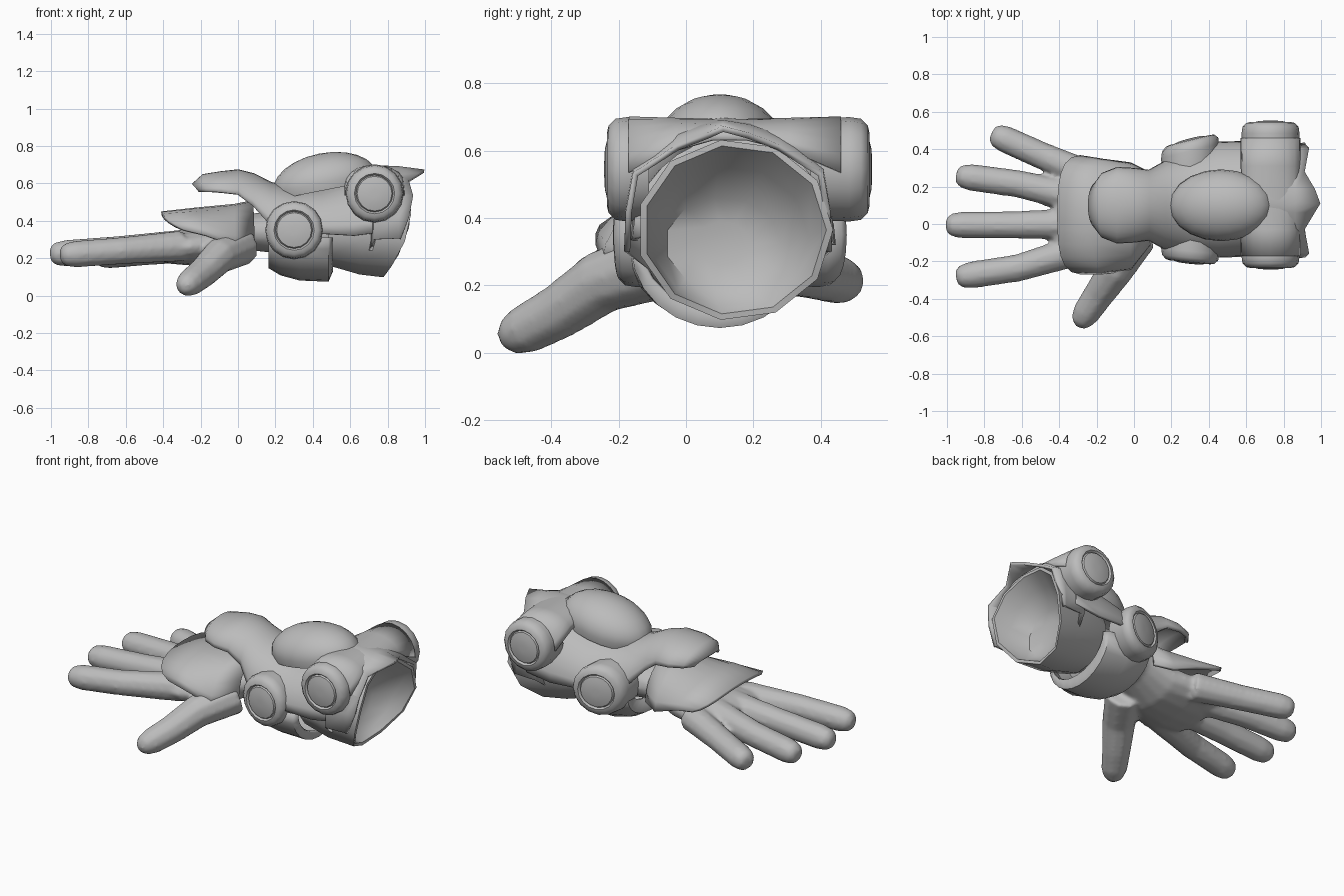
import bpy, bmesh
from math import sin, cos, radians
from mathutils import Vector

cube = bpy.data.objects.get("Cube")
if cube:
    bpy.data.objects.remove(cube, do_unlink=True)

GREY = (0.5, 0.5, 0.5, 1)
mat = bpy.data.materials.new("plain grey")
mat.use_nodes = True
mat.diffuse_color = GREY
mat.node_tree.nodes["Principled BSDF"].inputs["Base Color"].default_value = GREY


def finish(ob, angle=40):
    """Assign the material and smooth the gentle edges."""
    ob.data.materials.append(mat)
    bpy.ops.object.select_all(action='DESELECT')
    ob.select_set(True)
    bpy.context.view_layer.objects.active = ob
    bpy.ops.object.shade_smooth_by_angle(angle=radians(angle))
    return ob


def skin(name, rings, closed=True, thick=0, angle=40):
    """Bridge rings of points into a surface."""
    bm = bmesh.new()
    rows = [[bm.verts.new(p) for p in ring] for ring in rings]
    n = len(rows[0])
    for a, b in zip(rows, rows[1:]):
        for i in range(n if closed else n - 1):
            j = (i + 1) % n
            bm.faces.new((a[i], a[j], b[j], b[i]))
    if closed:
        bm.faces.new(rows[0])
        bm.faces.new(rows[-1])
    bmesh.ops.recalc_face_normals(bm, faces=bm.faces)
    mesh = bpy.data.meshes.new(name)
    bm.to_mesh(mesh)
    bm.free()
    ob = bpy.data.objects.new(name, mesh)
    bpy.context.collection.objects.link(ob)
    if thick:
        mod = ob.modifiers.new("thickness", 'SOLIDIFY')
        mod.thickness = thick
        mod.offset = 0
    return finish(ob, angle)


def loft(name, sections, n=12, arc=(0, 360), thick=0, along_y=False, angle=40):
    """Elliptic sections (x, cy, cz, ry, rz, lean, bow); along_y turns the axis."""
    closed = arc[1] - arc[0] == 360
    rings = []
    for section in sections:
        x, cy, cz, ry, rz, lean, bow = (*section, 0, 0)[:7]
        ring = []
        for i in range(n if closed else n + 1):
            a = radians(arc[0] + (arc[1] - arc[0]) * i / n)
            px = x + lean * sin(a) + bow * sin(a) ** 2
            py, pz = cy + ry * cos(a), cz + rz * sin(a)
            ring.append((py, px, pz) if along_y else (px, py, pz))
        rings.append(ring)
    return skin(name, rings, closed, thick, angle)


def tube(name, path, n=10):
    """Round limb through (x, y, z, radius) points."""
    pts = [Vector(p[:3]) for p in path]
    rings = []
    for i, p in enumerate(pts):
        t = (pts[min(i + 1, len(pts) - 1)] - pts[max(i - 1, 0)]).normalized()
        side = t.cross(Vector((0, 0, 1))).normalized()
        up = side.cross(t)
        r = path[i][3]
        rings.append([p + r * (cos(radians(360 * k / n)) * side
                               + sin(radians(360 * k / n)) * up) for k in range(n)])
    return skin(name, rings, angle=60)


# Hand: palm running into the wrist and inner forearm
hand = [loft("hand", [
    (-.43, .03, .25, .22, .065), (-.37, .03, .255, .26, .085), (-.25, .04, .26, .27, .1),
    (-.08, .05, .28, .22, .11), (.08, .09, .34, .16, .1),
    (.25, .1, .34, .16, .12), (.5, .1, .33, .17, .14)], n=16, angle=60)]

# Fingers, bending slightly on the way to the tip
fingers = {
    "index_finger": ((-.3, -.14, .265), (-.62, -.235, .24), (-.95, -.285, .215)),
    "middle_finger": ((-.3, 0, .27), (-.65, -.005, .245), (-1.005, -.005, .22)),
    "ring_finger": ((-.3, .14, .27), (-.62, .215, .245), (-.95, .26, .22)),
    "little_finger": ((-.22, .25, .26), (-.48, .36, .235), (-.76, .485, .21)),
}
for name, knots in fingers.items():
    base, mid, tip = map(Vector, knots)
    path = [(*base, .085), (*base.lerp(mid, .5), .079), (*mid, .074)]
    path += [(*mid.lerp(tip, f), r) for f, r in ((.75, .073), (.92, .062), (1, .035))]
    hand.append(tube(name, path))

hand.append(tube("thumb", [
    (.02, -.06, .27, .11), (-.1, -.25, .21, .095), (-.19, -.38, .12, .082),
    (-.255, -.475, .07, .075), (-.28, -.52, .052, .06), (-.29, -.55, .042, .028)]))

# Fuse palm, fingers and thumb into one smooth skin
bpy.ops.object.select_all(action='DESELECT')
for ob in hand:
    ob.select_set(True)
bpy.context.view_layer.objects.active = hand[0]
bpy.ops.object.join()
fuse = hand[0].modifiers.new("fuse", 'REMESH')
fuse.mode = 'VOXEL'
fuse.voxel_size = .014
fuse.use_smooth_shade = True
relax = hand[0].modifiers.new("relax", 'SMOOTH')
relax.iterations = 4

# Flared plate over the back of the hand
loft("hand_back_plate", [
    (-.29, .05, .35, .31, .09, -.2, .08), (-.17, .04, .32, .3, .14, -.06),
    (-.02, .04, .265, .28, .215), (.08, .08, .28, .19, .22)],
    n=12, arc=(0, 180), thick=.02)

# Long upper guard: spoon-shaped lip rising to the forearm shell, closed behind
loft("forearm_guard", [
    (-.2, .1, .555, .11, .035, -.04), (-.165, .1, .555, .165, .085, -.02),
    (-.09, .1, .55, .195, .105), (0, .1, .54, .19, .125), (.08, .1, .48, .18, .165),
    (.17, .1, .38, .23, .22), (.3, .11, .33, .27, .23), (.45, .13, .33, .3, .23),
    (.62, .135, .32, .3, .3), (.78, .14, .34, .29, .29), (.8, .135, .35, .25, .235)],
    n=16, arc=(0, 180), thick=.02, angle=50)

# Puffy lower band under the forearm, turned in at both ends
loft("forearm_lower_band", [
    (.18, .1, .3, .17, .07), (.17, .1, .3, .23, .15), (.23, .1, .3, .255, .185),
    (.33, .1, .31, .265, .222), (.48, .1, .31, .255, .23), (.5, .1, .31, .23, .18)],
    n=12, arc=(180, 360), thick=.015, angle=50)

# Hollow sleeve with a slanted, bowed rim and a shallow floor
loft("sleeve", [
    (.7, .11, .325, .08, .065), (.72, .11, .325, .172, .137),
    (.82, .13, .345, .235, .21, .03, -.04),
    (.915, .145, .365, .272, .252, .06, -.08), (.915, .145, .365, .292, .27, .06, -.08),
    (.65, .125, .36, .265, .25), (.48, .11, .35, .22, .19)], n=11)

# Canopy over the sleeve opening: side flaps, swept corners and a pointed peak
half = ((.3, .3, .87, .3), (.295, .42, .915, .42), (.275, .53, .935, .55),
        (.15, .61, .91, .66), (.06, .645, .965, .685))
outline = [(.125 - dy, z, x, back) for dy, z, x, back in half] + [(.11, .665, .995, .69)]
outline += [(.125 + dy, z, x, back) for dy, z, x, back in reversed(half)]
skin("sleeve_canopy", [
    [(.71, .125 + .75 * (y - .125), back - .06) for y, z, x, back in outline],
    [(.73, y, back) for y, z, x, back in outline],
    [(.86, y, (z + back) / 2 + .005) for y, z, x, back in outline],
    [(x, y, z) for y, z, x, back in outline]], closed=False, thick=.018)

# Raised dome on top of the forearm, open underneath
bpy.ops.mesh.primitive_uv_sphere_add(segments=20, ring_count=12, location=(.465, .1, .605))
dome = bpy.context.object
dome.name = "forearm_dome"
dome.scale = (.28, .192, .157)
dome.rotation_euler = (0, radians(-11), 0)
bm = bmesh.new()
bm.from_mesh(dome.data)
bmesh.ops.delete(bm, geom=[v for v in bm.verts if v.co.z < -.3], context='VERTS')
bm.to_mesh(dome.data)
bm.free()
finish(dome, 60)

# Round pods on both sides, each a bevelled ring with a domed button
profile = ((-.06, .155), (-.025, .15), (-.005, .13), (0, .108), (-.006, .102),
           (-.012, .099), (-.002, .093), (.006, .06), (.008, .02))


def pod(name, x, z, inner, face, skew=0):
    s = 1 if face > inner else -1
    rings = [(inner, x, z, .15, .15)]
    rings += [(face + s * d, x, z, r, r) for d, r in profile]
    ob = loft(name, rings, n=16, along_y=True)
    for v in ob.data.vertices:
        v.co.y += skew * (v.co.x - x)


pod("left_rear_pod", .73, .545, .37, .545)
pod("right_rear_pod", .73, .545, -.11, -.235)
pod("left_front_pod", .3, .35, .28, .45, .25)
pod("right_front_pod", .3, .35, -.06, -.205, -.1)

# Arched bridge joining the rear pods over the top
loft("rear_pod_bridge", [
    (-.17, .73, .535, .156, .162), (-.03, .73, .6, .155, .093), (.08, .73, .632, .15, .058),
    (.18, .73, .632, .15, .058), (.31, .73, .6, .155, .093), (.46, .73, .535, .156, .162)],
    n=10, arc=(0, 180), thick=.01, along_y=True)
